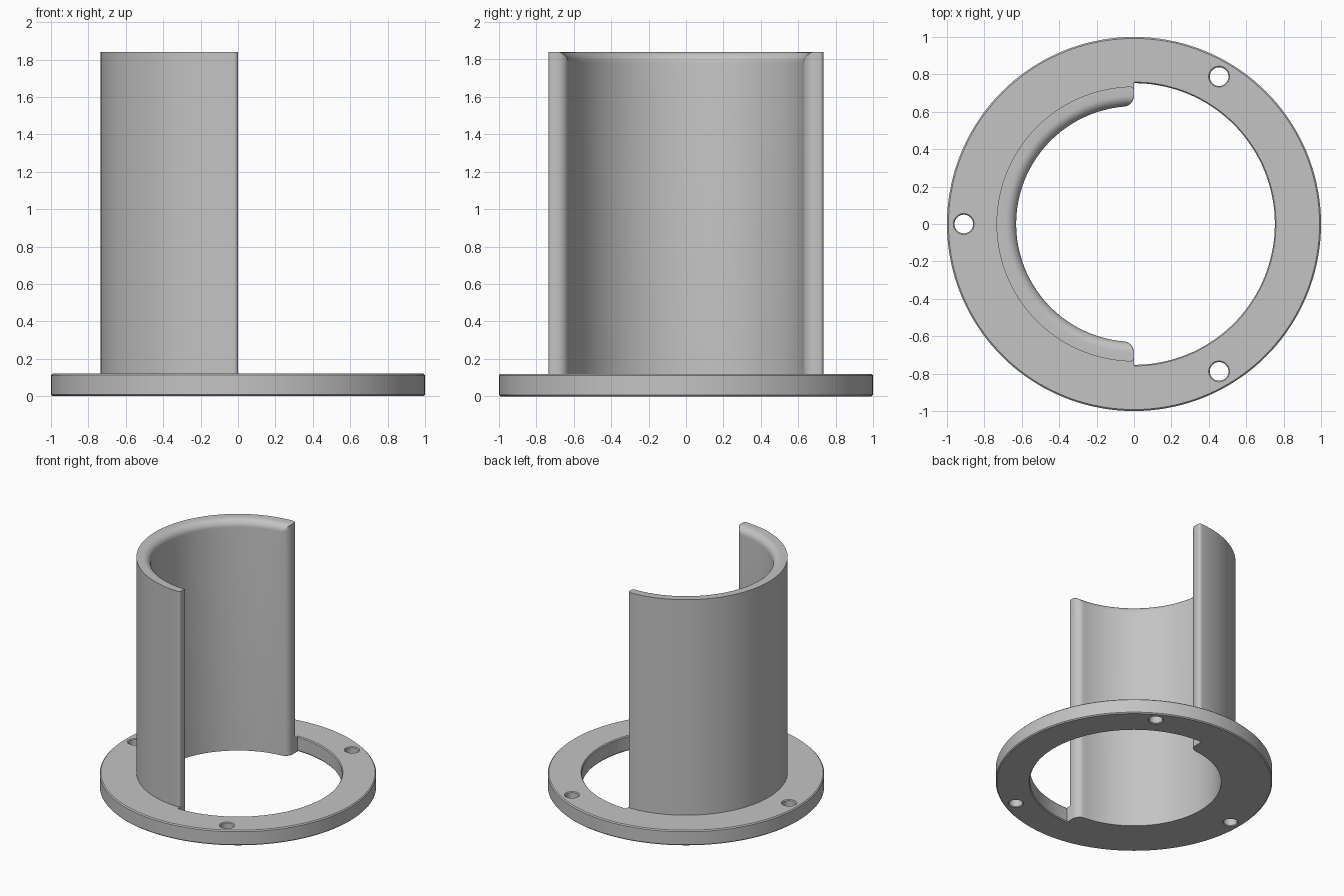
import bpy, bmesh, math

if "Cube" in bpy.data.objects:
    bpy.data.objects.remove(bpy.data.objects["Cube"])

OUTER, WALL_OUT, WALL_IN = 1.0, 0.735, 0.63
FLANGE_H, TOP = 0.12, 1.84
FILLET, EDGE, BEVEL = 0.057, 0.02, 0.008

grey = bpy.data.materials.new("plain grey")
grey.diffuse_color = (0.55, 0.55, 0.55, 1)
grey.use_nodes = True
grey.node_tree.nodes["Principled BSDF"].inputs["Base Color"].default_value = grey.diffuse_color


def sweep(name, stations, closed, at=(0, 0, 0)):
    """Skin (angle, [(radius, z), ...]) cross-sections around the z axis."""
    bm = bmesh.new()
    rings = [[bm.verts.new((r * math.cos(a), r * math.sin(a), z)) for r, z in prof]
             for a, prof in stations]
    n = len(rings[0])
    for i in range(len(rings) if closed else len(rings) - 1):
        p, q = rings[i], rings[(i + 1) % len(rings)]
        for j in range(n):
            k = (j + 1) % n
            bm.faces.new((p[j], q[j], q[k], p[k]))
    if not closed:
        bm.faces.new(rings[0])
        bm.faces.new(rings[-1][::-1])
    bmesh.ops.remove_doubles(bm, verts=bm.verts, dist=1e-5)
    bmesh.ops.dissolve_degenerate(bm, edges=bm.edges, dist=1e-5)
    bmesh.ops.recalc_face_normals(bm, faces=bm.faces)
    mesh = bpy.data.meshes.new(name)
    bm.to_mesh(mesh)
    bm.free()
    mesh.materials.append(grey)
    obj = bpy.data.objects.new(name, mesh)
    obj.location = at
    bpy.context.collection.objects.link(obj)
    return obj


def smooth(obj):
    bpy.ops.object.select_all(action='DESELECT')
    obj.select_set(True)
    bpy.context.view_layer.objects.active = obj
    bpy.ops.object.shade_smooth_by_angle(angle=math.radians(30))


def setback(d, r):
    """How far a fillet of radius r cuts in at distance d from the edge."""
    return 0 if d >= r else r - math.sqrt(max(0, r * r - (r - d) ** 2))


# Flange: wide bore on the open side, closed up to the wall on the other
def flange_profile(inner, c):
    b, h = BEVEL, FLANGE_H
    return [(inner + c, 0), (OUTER - b, 0), (OUTER, b), (OUTER, h - b),
            (OUTER - b, h), (inner + c, h), (inner, h - b), (inner, b)]


N = 72
stations = []
for start, inner, c in ((-math.pi / 2, 0.753, 0.006), (math.pi / 2, 0.70, 0)):
    stations += [(start + math.pi * i / N, flange_profile(inner, c)) for i in range(N + 1)]
flange = sweep("flange", stations, True)

# Three bolt holes with lightly chamfered rims
for i, deg in enumerate((60, 180, 300)):
    a, h = math.radians(deg), FLANGE_H
    prof = [(0, -0.01), (0.066, -0.01), (0.05, 0.006), (0.05, h - 0.006),
            (0.066, h + 0.01), (0, h + 0.01)]
    cutter = sweep(f"bolt_hole_cutter_{i + 1}",
                   [(math.tau * k / 32, prof) for k in range(32)], True,
                   (0.91 * math.cos(a), 0.91 * math.sin(a), 0))
    mod = flange.modifiers.new("bolt_hole", 'BOOLEAN')
    mod.object, mod.operation, mod.solver = cutter, 'DIFFERENCE', 'EXACT'
    bpy.context.view_layer.objects.active = flange
    bpy.ops.object.modifier_apply(modifier=mod.name)
    bpy.data.objects.remove(cutter, do_unlink=True)
smooth(flange)

# Half tube wall: rounded inner rim and rounded vertical edges
steps = [FILLET * (1 - math.cos(math.pi / 2 * k / 8)) for k in range(9)]


def wall_profile(d):
    inner = [(WALL_IN + max(setback(d, FILLET), setback(s, FILLET)), TOP - s) for s in steps]
    outer = WALL_OUT - setback(d, EDGE)
    return [(outer, 0), (outer, TOP)] + inner + [(WALL_IN + setback(d, FILLET), 0)]


ends = [d / 0.68 for d in steps]
first, last = math.pi / 2 + ends[-1], 1.5 * math.pi - ends[-1]
stations = [(math.pi / 2 + e, wall_profile(d)) for e, d in zip(ends, steps)]
stations += [(first + (last - first) * i / 64, wall_profile(1)) for i in range(1, 64)]
stations += [(1.5 * math.pi - e, wall_profile(d)) for e, d in reversed(list(zip(ends, steps)))]
smooth(sweep("half_tube_wall", stations, False))
